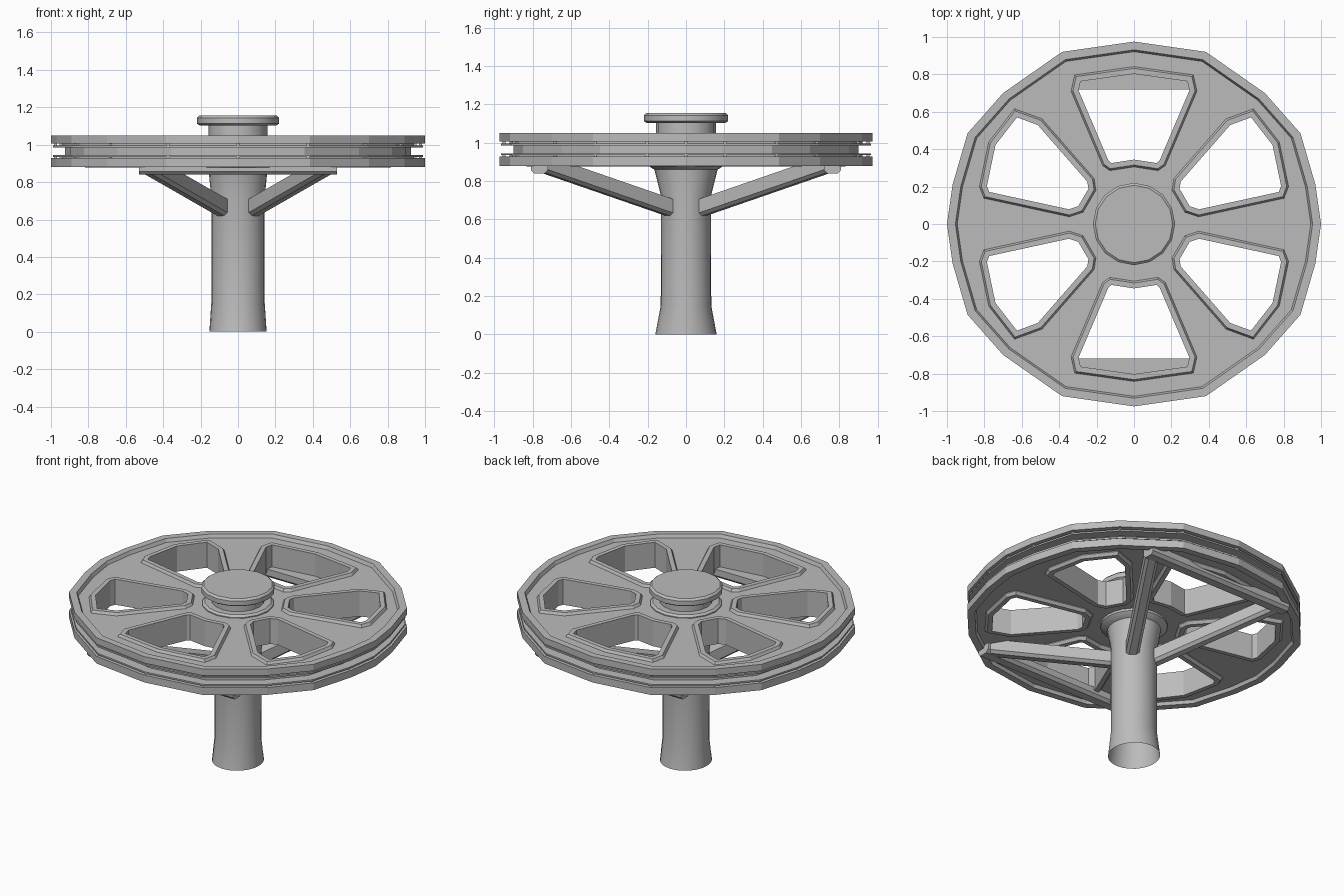
import bpy, bmesh, math
from mathutils import Vector

cube = bpy.data.objects.get("Cube")
if cube:
    bpy.data.objects.remove(cube, do_unlink=True)

grey = bpy.data.materials.new("plain grey")
grey.use_nodes = True
COLOUR = (0.5, 0.5, 0.5, 1)
grey.diffuse_color = COLOUR
grey.node_tree.nodes["Principled BSDF"].inputs["Base Color"].default_value = COLOUR


def add_object(name, bm, smooth=False):
    bmesh.ops.recalc_face_normals(bm, faces=bm.faces)
    mesh = bpy.data.meshes.new(name)
    bm.to_mesh(mesh)
    bm.free()
    mesh.materials.append(grey)
    ob = bpy.data.objects.new(name, mesh)
    bpy.context.collection.objects.link(ob)
    bpy.ops.object.select_all(action='DESELECT')
    ob.select_set(True)
    bpy.context.view_layer.objects.active = ob
    if smooth:
        bpy.ops.object.shade_smooth_by_angle(angle=math.radians(32))
    return ob


def loft(bm, loops, caps=(True, True), ring=False):
    """Skin a list of equal-length point loops."""
    rows = [[bm.verts.new(p) for p in loop] for loop in loops]
    pairs = list(zip(rows, rows[1:])) + ([(rows[-1], rows[0])] if ring else [])
    for a, b in pairs:
        for i in range(len(a)):
            j = (i + 1) % len(a)
            bm.faces.new((a[i], a[j], b[j], b[i]))
    if not ring:
        for row, cap in zip((rows[0], rows[-1]), caps):
            if cap:
                bm.faces.new(row)


def scaled(points, s, z):
    return [(x * s, y * s, z) for x, y in points]


def inset(points, d, z):
    """Mitred inward offset of a counter-clockwise outline."""
    result = []
    for i, p in enumerate(points):
        a, p, b = Vector(points[i - 1]), Vector(p), Vector(points[(i + 1) % len(points)])
        u, v = (p - a).normalized(), (b - p).normalized()
        n1, n2 = Vector((-u.y, u.x)), Vector((-v.y, v.x))
        q = p + (n1 + n2) * d / (1 + n1.dot(n2))
        result.append((q.x, q.y, z))
    return result


def ellipse(rx, ry, z, n=24):
    return [(rx * math.cos(math.tau * i / n), ry * math.sin(math.tau * i / n), z) for i in range(n)]


def mirrored(points, sx, sy):
    pts = [(x * sx, y * sy) for x, y in points]
    return pts if sx * sy > 0 else pts[::-1]


# Wheel outline: one quarter mirrored round
quarter = [(1, 0), (0.97, 0.21), (0.89, 0.485), (0.70, 0.70), (0.385, 0.92), (0, 0.975)]
half = quarter + [(-x, y) for x, y in quarter[-2::-1]]
outline = half + [(x, -y) for x, y in half[-2:0:-1]]

# Wheel body with raised lips and a double groove round the edge
SECTION = [(0.945, 0.90), (0.955, 0.88), (1, 0.88), (1, 0.928), (0.945, 0.928), (0.945, 0.935),
           (0.99, 0.935), (0.99, 0.945), (0.925, 0.945), (0.925, 0.985), (0.99, 0.985),
           (0.99, 0.995), (0.945, 0.995), (0.945, 1.007), (1, 1.007), (1, 1.05),
           (0.955, 1.05), (0.945, 1.028)]
bm = bmesh.new()
loft(bm, [scaled(outline, s, z) for s, z in SECTION])
wheel = add_object("wheel_body", bm)

# Window outlines: end window and side window, mirrored to six
end_half = [(0, 0.302), (0.13, 0.282), (0.17, 0.31), (0.34, 0.71), (0.32, 0.80)]
end_window = end_half + [(0, 0.845)] + [(-x, y) for x, y in end_half[:0:-1]]
side_window = [(0.345, 0.035), (0.805, 0.135), (0.83, 0.20), (0.78, 0.44), (0.64, 0.62),
               (0.49, 0.565), (0.21, 0.245), (0.20, 0.18), (0.27, 0.06)]
windows = [mirrored(end_window, 1, s) for s in (1, -1)]
windows += [mirrored(side_window, sx, sy) for sx in (1, -1) for sy in (1, -1)]

bm = bmesh.new()
for w in windows:
    loft(bm, [inset(w, 0.025, z) for z in (0.7, 1.2)])
cutter = add_object("window_cutter", bm)
cutter.hide_render = True
bpy.context.view_layer.objects.active = wheel
cut = wheel.modifiers.new("windows", 'BOOLEAN')
cut.operation, cut.solver, cut.object = 'DIFFERENCE', 'EXACT', cutter
bpy.ops.object.modifier_apply(modifier=cut.name)
bpy.data.objects.remove(cutter, do_unlink=True)

# Raised frames lining the windows
FRAME = [(0, 0.895), (0.013, 0.877), (0.042, 0.877), (0.042, 1.045), (0.013, 1.045), (0, 1.022)]
bm = bmesh.new()
for w in windows:
    loft(bm, [inset(w, d, z) for d, z in FRAME], ring=True)
add_object("window_frames", bm)

# Small pegs across the narrow gaps at the corners of the rim
bm = bmesh.new()
for x, y in outline:
    for z in (0.93, 1.0):
        peg = bmesh.ops.create_cube(bm, size=0.016)["verts"]
        bmesh.ops.translate(bm, vec=(x * 0.975, y * 0.975, z), verts=peg)
add_object("rim_pegs", bm)

# Hub post, base ring and chamfered cap
bm = bmesh.new()
loft(bm, [ellipse(r, r, z, 16) for r, z in
          [(0.215, 1.01), (0.215, 1.034), (0.20, 1.045), (0.157, 1.045), (0.157, 1.11)]])
add_object("hub_post", bm, True)
bm = bmesh.new()
loft(bm, [ellipse(r, r, z, 16) for r, z in
          [(0.205, 1.103), (0.22, 1.113), (0.22, 1.143), (0.207, 1.155)]])
add_object("hub_cap", bm, True)

# Column, open at the foot and flared at both ends
bm = bmesh.new()
loft(bm, [ellipse(*p) for p in
          [(0.153, 0.16, 0), (0.143, 0.132, 0.15), (0.143, 0.13, 0.72), (0.157, 0.165, 0.86),
           (0.185, 0.185, 0.872), (0.20, 0.20, 0.885), (0.20, 0.20, 0.92)]], caps=(False, True))
add_object("column", bm, True)


def beam(bm, a, b, width, height):
    """Beam with chamfered lower edges and upright ends."""
    a, b = Vector(a), Vector(b)
    side = (b - a).cross(Vector((0, 0, 1))).normalized()
    w, h, c = width / 2, height / 2, 0.018
    section = [(-w, h), (w, h), (w, c - h), (w - c, -h), (c - w, -h), (-w, c - h)]
    loft(bm, [[p + side * u + Vector((0, 0, v)) for u, v in section] for p in (a, b)])


# Cross bars and the four braces that carry them
bm = bmesh.new()
for s in (1, -1):
    beam(bm, (-0.53, 0.765 * s, 0.87), (0.53, 0.765 * s, 0.87), 0.09, 0.06)
add_object("cross_bars", bm)
bm = bmesh.new()
for sx in (1, -1):
    for sy in (1, -1):
        beam(bm, (0.075 * sx, 0.07 * sy, 0.655), (0.485 * sx, 0.75 * sy, 0.89), 0.08, 0.09)
add_object("braces", bm)
